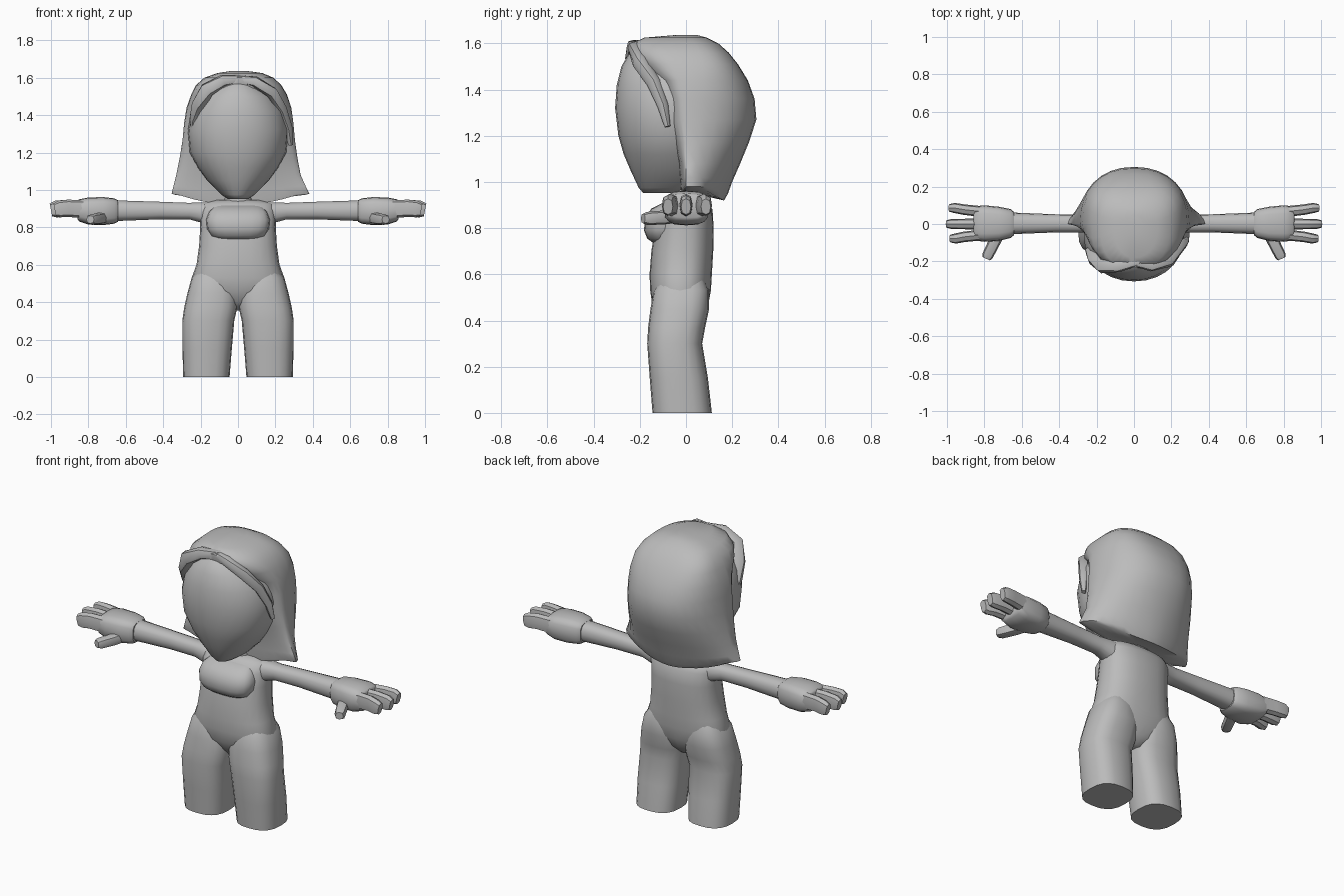
import bpy, bmesh, math
from mathutils import Vector

grey = bpy.data.materials.new("plain grey")
grey.diffuse_color = (0.5, 0.5, 0.5, 1)


def finish(name, bm, mirror=False, angle=50):
    bmesh.ops.recalc_face_normals(bm, faces=bm.faces)
    me = bpy.data.meshes.new(name)
    bm.to_mesh(me)
    bm.free()
    me.materials.append(grey)
    ob = bpy.data.objects.new(name, me)
    bpy.context.collection.objects.link(ob)
    bpy.ops.object.select_all(action='DESELECT')
    ob.select_set(True)
    bpy.context.view_layer.objects.active = ob
    bpy.ops.object.shade_smooth_by_angle(angle=math.radians(angle))
    if mirror:
        ob.modifiers.new("mirror", 'MIRROR')
    return ob


def skin(bm, rings):
    """Join closed rings of points into a capped tube."""
    vs = [[bm.verts.new(p) for p in r] for r in rings]
    n = len(vs[0])
    for a, b in zip(vs, vs[1:]):
        for i in range(n):
            j = (i + 1) % n
            bm.faces.new((a[i], a[j], b[j], b[i]))
    bm.faces.new(vs[0])
    bm.faces.new(vs[-1])


def oval(u0, u1, v0, v1, n, p, cu=None, cv=None):
    """Rounded outline between the given limits; p = 2 is an ellipse."""
    cu = (u0 + u1) / 2 if cu is None else cu
    cv = (v0 + v1) / 2 if cv is None else cv
    out = []
    for i in range(n):
        a = 2 * math.pi * i / n
        c, s = math.cos(a), math.sin(a)
        fu = math.copysign(abs(c) ** (2 / p), c)
        fv = math.copysign(abs(s) ** (2 / p), s)
        out.append((cu + fu * (u1 - cu if c > 0 else cu - u0),
                    cv + fv * (v1 - cv if s > 0 else cv - v0)))
    return out


def loft(name, rows, axis='z', n=20, p=2.4, mirror=False, angle=50):
    """rows: (position on axis, u0, u1, v0, v1)."""
    bm = bmesh.new()
    rings = []
    for t, *lim in rows:
        pts = oval(*lim, n, p)
        rings.append([(u, v, t) if axis == 'z' else (t, u, v) for u, v in pts])
    skin(bm, rings)
    return finish(name, bm, mirror, angle)


def tube(name, pts, radii, flat=1.0, n=8, mirror=False):
    """Tapered tube along a path; flat scales its height."""
    bm = bmesh.new()
    pts = [Vector(p) for p in pts]
    rings = []
    for i, (p, r) in enumerate(zip(pts, radii)):
        d = (pts[min(i + 1, len(pts) - 1)] - pts[max(i - 1, 0)]).normalized()
        side = d.cross(Vector((0, 0, 1)))
        side = side.normalized() if side.length > 0.05 else Vector((1, 0, 0))
        up = side.cross(d)
        rings.append([p + side * u + up * v * flat
                      for u, v in oval(-r, r, -r, r, n, 2.6)])
    skin(bm, rings)
    return finish(name, bm, mirror)


# Torso from crotch to shoulders
loft("torso", [
    (0.355, -0.03, 0.03, -0.07, 0.03), (0.40, -0.13, 0.13, -0.11, 0.07),
    (0.46, -0.23, 0.23, -0.145, 0.095), (0.53, -0.248, 0.248, -0.155, 0.108),
    (0.60, -0.222, 0.222, -0.158, 0.112), (0.70, -0.208, 0.208, -0.15, 0.118),
    (0.80, -0.202, 0.202, -0.135, 0.12), (0.88, -0.205, 0.205, -0.115, 0.115),
    (0.925, -0.195, 0.195, -0.08, 0.085), (0.945, -0.12, 0.12, -0.055, 0.06)], n=24)

# Chest
loft("chest", [
    (0.735, -0.11, 0.11, -0.14, 0.0), (0.755, -0.145, 0.145, -0.168, 0.0),
    (0.79, -0.165, 0.165, -0.182, 0.0), (0.84, -0.17, 0.17, -0.178, 0.0),
    (0.885, -0.155, 0.155, -0.15, 0.0), (0.92, -0.12, 0.12, -0.08, 0.0)], p=2.8)

# Legs
loft("leg", [
    (0.0, 0.045, 0.293, -0.145, 0.112), (0.15, 0.033, 0.297, -0.157, 0.095),
    (0.30, 0.02, 0.298, -0.168, 0.07), (0.37, 0.004, 0.288, -0.164, 0.083),
    (0.45, 0.0, 0.27, -0.154, 0.10), (0.53, 0.02, 0.248, -0.14, 0.10),
    (0.58, 0.05, 0.21, -0.11, 0.08)], p=2.6, mirror=True)

# Neck
loft("neck", [(0.90, -0.09, 0.09, -0.07, 0.08), (0.95, -0.075, 0.075, -0.06, 0.07),
              (1.05, -0.07, 0.07, -0.06, 0.07)], n=16)

# Arms and palms
loft("arm", [
    (0.14, -0.06, 0.07, 0.80, 0.935), (0.20, -0.055, 0.06, 0.825, 0.935),
    (0.26, -0.045, 0.05, 0.842, 0.932), (0.42, -0.045, 0.052, 0.842, 0.938),
    (0.67, -0.055, 0.062, 0.832, 0.946)], 'x', n=14, mirror=True)
loft("palm", [
    (0.642, -0.06, 0.065, 0.83, 0.945), (0.66, -0.075, 0.08, 0.82, 0.955),
    (0.72, -0.09, 0.092, 0.812, 0.962), (0.80, -0.095, 0.10, 0.815, 0.96),
    (0.85, -0.088, 0.095, 0.832, 0.95), (0.858, -0.07, 0.08, 0.845, 0.94)],
    'x', n=16, p=3.2, mirror=True)

# Three fingers, slightly bent at the tip, and a thumb
for label, y0, y1, tip in (("rear", 0.068, 0.086, 0.985), ("middle", 0.0, 0.0, 1.0),
                           ("front", -0.06, -0.078, 0.98)):
    tube(label + "_finger", [(0.83, y0, 0.898), (0.91, (y0 + y1) / 2, 0.902),
                             (tip - 0.025, y1, 0.898), (tip, y1, 0.893)],
         [0.029, 0.028, 0.027, 0.021], flat=1.65, mirror=True)
tube("thumb", [(0.72, -0.04, 0.855), (0.748, -0.10, 0.846),
               (0.782, -0.168, 0.842), (0.79, -0.186, 0.842)],
     [0.034, 0.032, 0.03, 0.022], flat=0.95, mirror=True)

# Head
loft("head", [
    (0.952, -0.055, 0.055, -0.185, 0.03), (0.975, -0.09, 0.09, -0.205, 0.08),
    (1.05, -0.165, 0.165, -0.24, 0.12), (1.12, -0.215, 0.215, -0.27, 0.15),
    (1.20, -0.258, 0.258, -0.293, 0.17), (1.32, -0.268, 0.268, -0.307, 0.18),
    (1.42, -0.248, 0.248, -0.30, 0.18), (1.50, -0.20, 0.20, -0.28, 0.15),
    (1.56, -0.12, 0.12, -0.245, 0.10), (1.59, -0.04, 0.04, -0.20, 0.05)],
    n=28, p=2.1, angle=80)

# Hair: one solid from the crown to the flared tips.
# Rows: z, left, right, front, back, roundness, lift of the sides
hair_rows = [
    (1.636, -0.04, 0.05, -0.05, 0.05, 2.0, 0), (1.625, -0.11, 0.13, -0.18, 0.09, 2.2, 0),
    (1.60, -0.18, 0.19, -0.235, 0.14, 2.6, 0), (1.56, -0.225, 0.232, -0.235, 0.185, 2.9, 0),
    (1.51, -0.25, 0.262, -0.205, 0.225, 2.9, 0), (1.44, -0.275, 0.285, -0.13, 0.268, 2.5, 0),
    (1.36, -0.288, 0.296, -0.098, 0.297, 2.3, 0), (1.27, -0.296, 0.304, -0.096, 0.305, 2.2, 0),
    (1.17, -0.312, 0.318, -0.06, 0.272, 2.1, 0), (1.08, -0.33, 0.335, -0.035, 0.235, 1.9, 0),
    (1.00, -0.345, 0.362, -0.025, 0.20, 1.75, 0.02), (0.95, -0.355, 0.382, -0.02, 0.182, 1.65, 0.03),
    (0.92, -0.34, 0.365, -0.015, 0.165, 1.65, 0.055), (0.935, -0.2, 0.2, -0.01, 0.10, 1.8, 0.05)]
bm = bmesh.new()
rings = []
for z, x0, x1, y0, y1, p, lift in hair_rows:
    rings.append([(x, y, z + lift * min(1, abs(x) / 0.32) ** 2)
                  for x, y in oval(x0, x1, y0, y1, 32, p, cu=0, cv=0)])
skin(bm, rings)
finish("hair", bm, angle=60)

# Swept fringe either side of the parting
tube("left_fringe", [(0.03, -0.20, 1.595), (-0.08, -0.225, 1.585), (-0.165, -0.225, 1.535),
                     (-0.21, -0.19, 1.45), (-0.232, -0.145, 1.37), (-0.236, -0.13, 1.31)],
     [0.02, 0.032, 0.04, 0.036, 0.028, 0.012])
tube("right_fringe", [(-0.02, -0.20, 1.595), (0.09, -0.225, 1.58), (0.18, -0.20, 1.52),
                      (0.232, -0.14, 1.43), (0.268, -0.10, 1.33), (0.282, -0.08, 1.24)],
     [0.02, 0.028, 0.032, 0.028, 0.022, 0.012])
